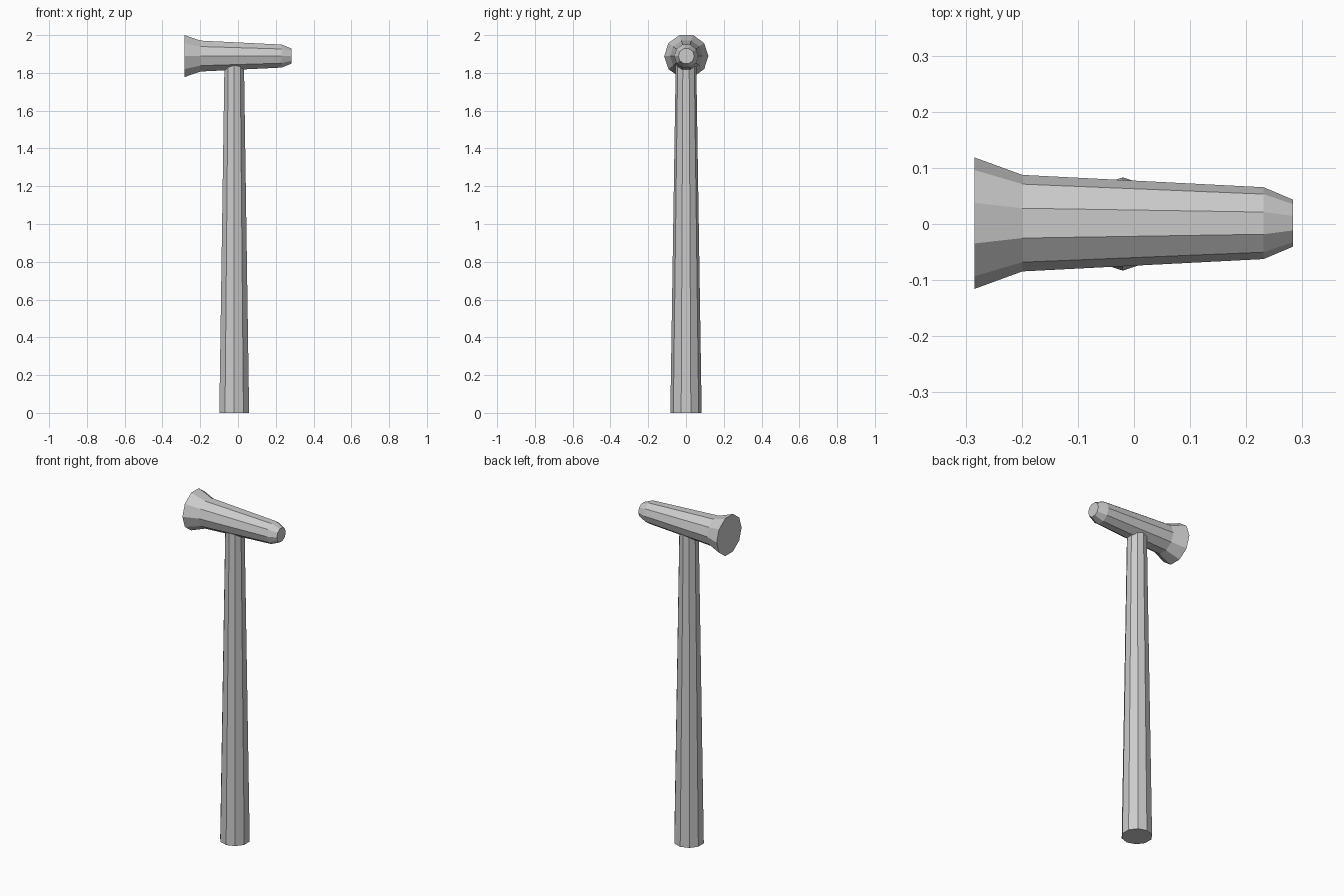
import bpy, bmesh, math
from mathutils import Vector

if "Cube" in bpy.data.objects:
    bpy.data.objects.remove(bpy.data.objects["Cube"])

SIDES = 10


def lathe(name, profile, origin, axis):
    """Flat-faced ten-sided solid from (position, radius) rings; corners point along +/-y."""
    bm = bmesh.new()
    axis = Vector(axis)
    y = Vector((0, 1, 0))
    side = axis.cross(y)
    rings = []
    for t, r in profile:
        ring = []
        for i in range(SIDES):
            a = 2 * math.pi * i / SIDES
            ring.append(bm.verts.new(Vector(origin) + axis * t
                                     + r * (math.cos(a) * y + math.sin(a) * side)))
        rings.append(ring)
    for lo, hi in zip(rings, rings[1:]):
        for i in range(SIDES):
            j = (i + 1) % SIDES
            bm.faces.new((lo[i], lo[j], hi[j], hi[i]))
    bm.faces.new(rings[0])
    bm.faces.new(rings[-1])
    bmesh.ops.recalc_face_normals(bm, faces=bm.faces)
    mesh = bpy.data.meshes.new(name)
    bm.to_mesh(mesh)
    bm.free()
    obj = bpy.data.objects.new(name, mesh)
    bpy.context.collection.objects.link(obj)
    return obj


# Tapered handle, its top end buried in the head
lathe("handle", [(0, 0.083), (1.875, 0.054)], (-0.02, 0, 0), (0, 0, 1))

# Hammer head: flared striking face, tapering body, chamfered nose
lathe("hammer_head",
      [(-0.284, 0.117), (-0.199, 0.086), (0.231, 0.064), (0.283, 0.042)],
      (0, 0.0015, 1.889), (1, 0, 0))
